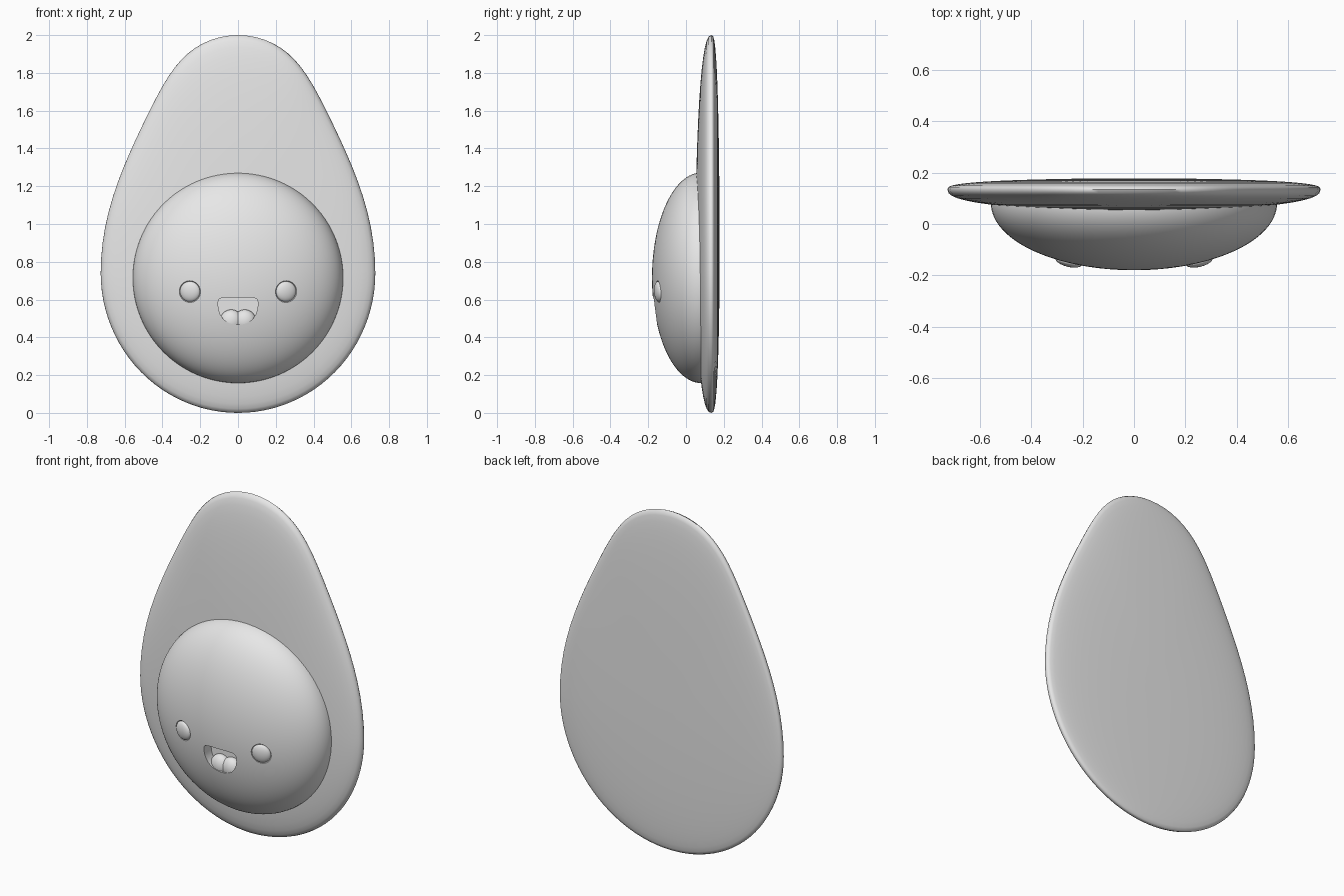
import bpy, bmesh, math
from mathutils import Vector, Matrix

cube = bpy.data.objects.get("Cube")
if cube:
    bpy.data.objects.remove(cube, do_unlink=True)

grey = bpy.data.materials.new("plain grey")
grey.use_nodes = True
grey.diffuse_color = (0.8, 0.8, 0.8, 1)
grey.node_tree.nodes["Principled BSDF"].inputs["Base Color"].default_value = grey.diffuse_color


def add_object(name, bm):
    bmesh.ops.recalc_face_normals(bm, faces=bm.faces)
    mesh = bpy.data.meshes.new(name)
    bm.to_mesh(mesh)
    bm.free()
    mesh.materials.append(grey)
    obj = bpy.data.objects.new(name, mesh)
    bpy.context.collection.objects.link(obj)
    return obj


def select(obj):
    bpy.ops.object.select_all(action='DESELECT')
    obj.select_set(True)
    bpy.context.view_layer.objects.active = obj


def smooth(obj, angle=40):
    select(obj)
    bpy.ops.object.shade_smooth_by_angle(angle=math.radians(angle))


def ellipsoid(name, centre, radii, facing=(0, -1, 0), segments=48, rings=24):
    """Ellipsoid whose third radius points along the facing direction."""
    bm = bmesh.new()
    turn = Vector(facing).to_track_quat('Z', 'Y').to_matrix().to_4x4()
    matrix = Matrix.Translation(centre) @ turn @ Matrix.Diagonal((*radii, 1))
    bmesh.ops.create_uvsphere(bm, u_segments=segments, v_segments=rings, radius=1, matrix=matrix)
    return add_object(name, bm)


def cut(target, cutter):
    mod = target.modifiers.new("cut", 'BOOLEAN')
    mod.operation = 'DIFFERENCE'
    mod.solver = 'EXACT'
    mod.object = cutter
    select(target)
    bpy.ops.object.modifier_apply(modifier=mod.name)
    bpy.data.objects.remove(cutter, do_unlink=True)


# Egg-shaped slab: rings of one outline, shrinking over the front and back
WIDE, BELLY, TOP = 0.727, 0.74, 2.0
EDGE_Y, MID_Z = 0.135, 0.85


def egg_point(angle):
    c, s = math.cos(angle), math.sin(angle)
    if s < 0:
        return WIDE * c, BELLY + BELLY * s
    return WIDE * c * (1 - 0.12 * math.sin(math.pi * s * s)), BELLY + (TOP - BELLY) * s


def egg_slab():
    bm = bmesh.new()
    n, steps = 96, 14
    outline = [egg_point(math.tau * i / n) for i in range(n)]
    loops = []
    for k in range(-steps + 1, steps):
        a = k / steps * math.pi / 2
        t = math.cos(a)
        if k < 0:
            y = EDGE_Y - 0.085 * abs(math.sin(a)) ** 0.8
        else:
            y = EDGE_Y + 0.043 * math.sin(a) ** 0.7
        loops.append([bm.verts.new((x * t, y, MID_Z + (z - MID_Z) * t)) for x, z in outline])
    for a, b in zip(loops, loops[1:]):
        for i in range(n):
            j = (i + 1) % n
            bm.faces.new((a[i], a[j], b[j], b[i]))
    for loop in (loops[0], loops[-1]):
        bm.faces.new(loop)
    return add_object("egg_slab", bm)


smooth(egg_slab(), 60)

# Round stone dome, flattened behind so that it stays inside the slab
CENTRE = Vector((0, 0.08, 0.715))
RADIUS, DEPTH = 0.557, 0.26
dome = ellipsoid("stone_dome", CENTRE, (RADIUS, RADIUS, DEPTH), segments=96, rings=64)
for v in dome.data.vertices:
    if v.co.y > CENTRE.y:
        v.co.y = CENTRE.y + (v.co.y - CENTRE.y) * 0.25


def on_dome(x, z):
    """Surface point and outward normal of the dome front."""
    dz = z - CENTRE.z
    dy = -DEPTH * math.sqrt(1 - (x * x + dz * dz) / RADIUS ** 2)
    normal = Vector((x / RADIUS ** 2, dy / DEPTH ** 2, dz / RADIUS ** 2)).normalized()
    return CENTRE + Vector((x, dy, dz)), normal


# Eyes: flat beads in shallow sockets
for side, sign in (("left", 1), ("right", -1)):
    point, normal = on_dome(sign * 0.255, 0.642)
    cut(dome, ellipsoid("socket_cutter", point, (0.058, 0.058, 0.022), normal))
    smooth(ellipsoid(side + "_eye", point - normal * 0.004, (0.054, 0.054, 0.022), normal))


# Open mouth: a rounded half-moon recess
def mouth_cutter():
    bm = bmesh.new()
    ring = []
    n = 64
    for i in range(n):
        c, s = math.cos(math.tau * i / n), math.sin(math.tau * i / n)
        height, power = (0.035, 0.45) if s > 0 else (0.11, 0.9)
        x = 0.105 * math.copysign(abs(c) ** power, c)
        z = 0.577 + height * math.copysign(abs(s) ** power, s)
        ring.append(bm.verts.new((x, -0.3, z)))
    face = bm.faces.new(ring)
    new = bmesh.ops.extrude_face_region(bm, geom=[face])["geom"]
    moved = [g for g in new if isinstance(g, bmesh.types.BMVert)]
    bmesh.ops.translate(bm, verts=moved, vec=(0, 0.2, 0))
    return add_object("mouth_cutter", bm)


cut(dome, mouth_cutter())
smooth(dome, 30)

# Two-lobed tongue resting in the mouth
for side, sign in (("left", 1), ("right", -1)):
    smooth(ellipsoid(side + "_tongue_lobe", (sign * 0.036, -0.108, 0.485), (0.06, 0.062, 0.042)))
